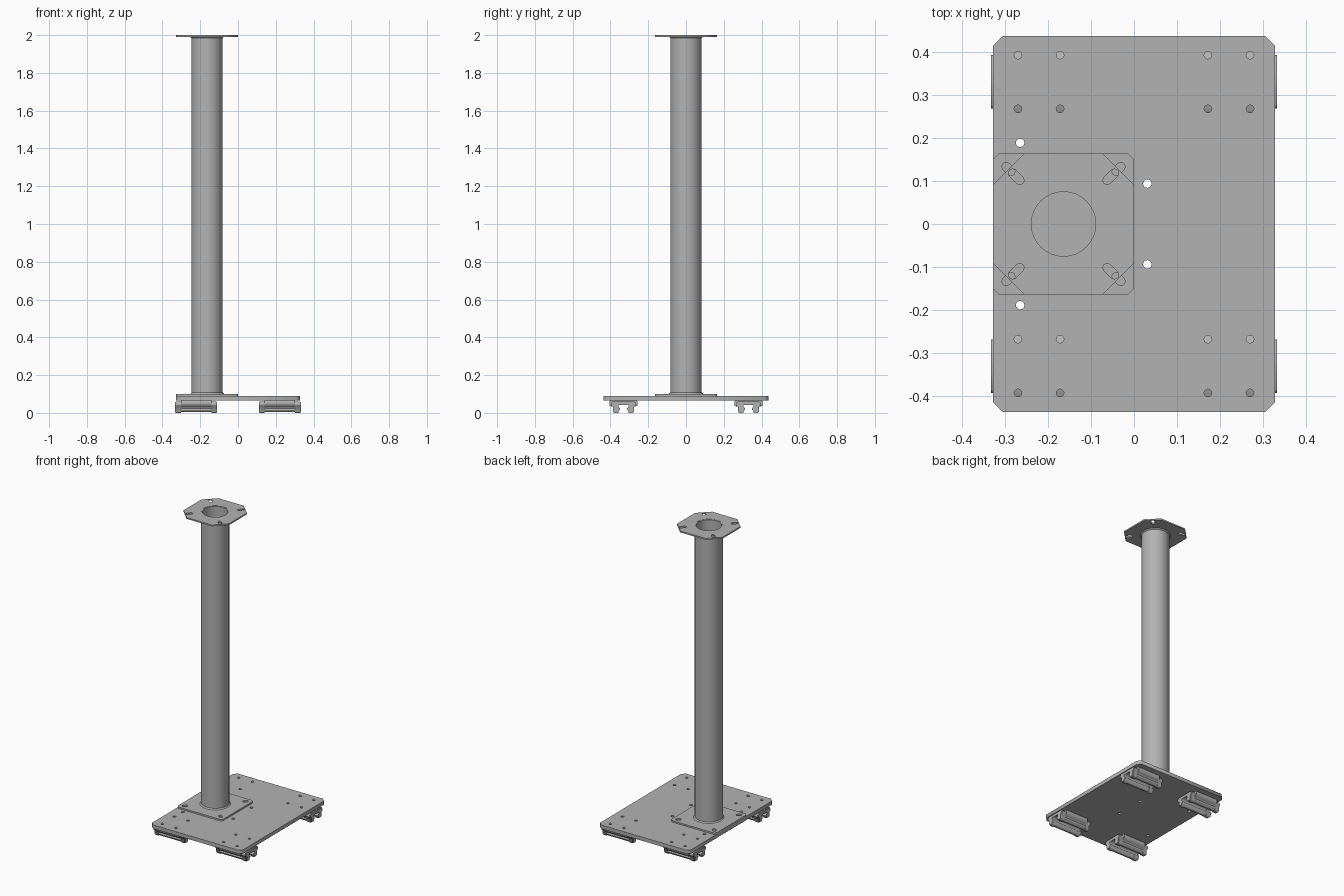
import bpy, math
from mathutils import Matrix

if "Cube" in bpy.data.objects:
    bpy.data.objects.remove(bpy.data.objects["Cube"])

steel = bpy.data.materials.new("steel grey")
steel.diffuse_color = (0.45, 0.45, 0.45, 1)
steel.use_nodes = True
steel.node_tree.nodes["Principled BSDF"].inputs["Base Color"].default_value = steel.diffuse_color

POST_X = -0.164                      # centre of the column
ALONG_X = Matrix(((0, 0, 1, 0), (1, 0, 0, 0), (0, 1, 0, 0), (0, 0, 0, 1)))


def circle(x, y, r, n=12):
    return [(x + r * math.cos(2 * math.pi * i / n),
             y + r * math.sin(2 * math.pi * i / n)) for i in range(n)]


def slot(x, y, half, r, angle):
    """Rounded slot outline pointing along angle."""
    pts = []
    for side in (0, math.pi):
        cx, cy = x + half * math.cos(angle + side), y + half * math.sin(angle + side)
        for i in range(5):
            a = angle + side - math.pi / 2 + math.pi * i / 4
            pts.append((cx + r * math.cos(a), cy + r * math.sin(a)))
    return pts


def chamfered(cx, hx, hy, c):
    pts = [(hx, hy - c), (hx - c, hy), (c - hx, hy), (-hx, hy - c),
           (-hx, c - hy), (c - hx, -hy), (hx - c, -hy), (hx, c - hy)]
    return [(cx + x, y) for x, y in pts]


def extrude(name, loops, lo, hi, matrix=Matrix()):
    """Fill outlines (inner loops become holes) and extrude from lo to hi."""
    cu = bpy.data.curves.new(name, 'CURVE')
    cu.dimensions, cu.fill_mode, cu.extrude = '2D', 'BOTH', (hi - lo) / 2
    for loop in loops:
        sp = cu.splines.new('POLY')
        sp.points.add(len(loop) - 1)
        for p, (x, y) in zip(sp.points, loop):
            p.co = (x, y, 0, 1)
        sp.use_cyclic_u = True
    ob = bpy.data.objects.new(name, cu)
    bpy.context.collection.objects.link(ob)
    ob.matrix_world = matrix @ Matrix.Translation((0, 0, (lo + hi) / 2))
    bpy.ops.object.select_all(action='DESELECT')
    ob.select_set(True)
    bpy.context.view_layer.objects.active = ob
    bpy.ops.object.convert(target='MESH')
    ob = bpy.context.object
    ob.name = name
    ob.data.materials.clear()
    ob.data.materials.append(steel)
    return ob


def weld(ob):
    m = ob.modifiers.new("weld", 'WELD')
    m.merge_threshold = 0.0001
    bpy.ops.object.modifier_apply(modifier=m.name)
    bpy.ops.object.shade_smooth_by_angle(angle=math.radians(30))


# Base plate with carriage bolt holes and column bolt holes
holes = [circle(sx * x, sy * y, 0.009) for x in (0.172, 0.27) for y in (0.268, 0.393)
         for sx in (-1, 1) for sy in (-1, 1)]
holes += [circle(x, s * y, 0.010) for x, y in ((0.031, 0.094), (-0.265, 0.189))
          for s in (-1, 1)]
extrude("base_plate", [chamfered(0, 0.328, 0.437, 0.022)] + holes, 0.066, 0.090)

# Lower and upper column flanges
corners = [(sx, sy) for sx in (-1, 1) for sy in (-1, 1)]
extrude("lower_flange", [chamfered(POST_X, 0.164, 0.164, 0.013)] +
        [slot(POST_X + sx * 0.128, sy * 0.128, 0.008, 0.010, math.atan2(sy, sx))
         for sx, sy in corners], 0.090, 0.100)
extrude("upper_flange", [chamfered(POST_X, 0.164, 0.164, 0.073), circle(POST_X, 0, 0.083, 32)] +
        [slot(POST_X + sx * 0.110, sy * 0.110, 0.012, 0.010, math.atan2(sy, sx))
         for sx, sy in corners], 1.991, 2.0)

# Hollow column with weld beads at both ends
weld(extrude("column", [circle(POST_X, 0, 0.083, 32), circle(POST_X, 0, 0.075, 32)], 0.100, 1.999))
for name, z, r1, r2 in (("lower_weld", 0.1035, 0.090, 0.083), ("upper_weld", 1.9875, 0.083, 0.090)):
    bpy.ops.mesh.primitive_cone_add(vertices=32, radius1=r1, radius2=r2, depth=0.007,
                                    end_fill_type='NOTHING', location=(POST_X, 0, z))
    bead = bpy.context.object
    bead.name = name
    bead.data.materials.append(steel)
    bpy.ops.object.shade_smooth_by_angle(angle=math.radians(60))


def symmetric(half, y):
    """Mirror a half profile and move it to y."""
    return [(y + a, z) for a, z in half] + [(y - a, z) for a, z in reversed(half)]


# Half profiles of the rail carriage: rail channel first, then outer side
BODY = [(0.030, 0.042), (0.030, 0.032), (0.021, 0.024), (0.021, 0.018), (0.030, 0.010),
        (0.030, 0.004), (0.050, 0.004), (0.050, 0.026), (0.056, 0.034), (0.073, 0.036),
        (0.073, 0.062), (0.069, 0.066)]
CAP = [(0.027, 0.042), (0.027, 0.031), (0.019, 0.023), (0.019, 0.017), (0.027, 0.010),
       (0.027, 0.0), (0.050, 0.0), (0.055, 0.006), (0.055, 0.034), (0.066, 0.038),
       (0.066, 0.050), (0.058, 0.060)]
LIP = [(0.033, 0.010), (0.052, 0.010), (0.055, 0.014), (0.055, 0.022), (0.033, 0.022)]

for side, sx in (("left", -1), ("right", 1)):
    for end, sy in (("front", -1), ("back", 1)):
        x, y, tag = sx * 0.2215, sy * 0.331, f"{end}_{side}"
        extrude("carriage_body_" + tag, [symmetric(BODY, y)], x - 0.080, x + 0.080, ALONG_X)
        for n, s in (("a", -1), ("b", 1)):
            a, b = sorted((x + s * 0.080, x + s * 0.107))
            extrude(f"carriage_cap_{n}_{tag}", [symmetric(CAP, y)], a, b, ALONG_X)
            # Thin end seal
            seal = [(p * 0.94, 0.003 + z * 0.92) for p, z in CAP]
            a, b = sorted((x + s * 0.107, x + s * 0.111))
            extrude(f"carriage_seal_{n}_{tag}", [symmetric(seal, y)], a, b, ALONG_X)
            # Ball retainer strip along each leg
            extrude(f"carriage_retainer_{n}_{tag}", [[(y + s * p, z) for p, z in LIP]],
                    x - 0.080, x + 0.080, ALONG_X)
